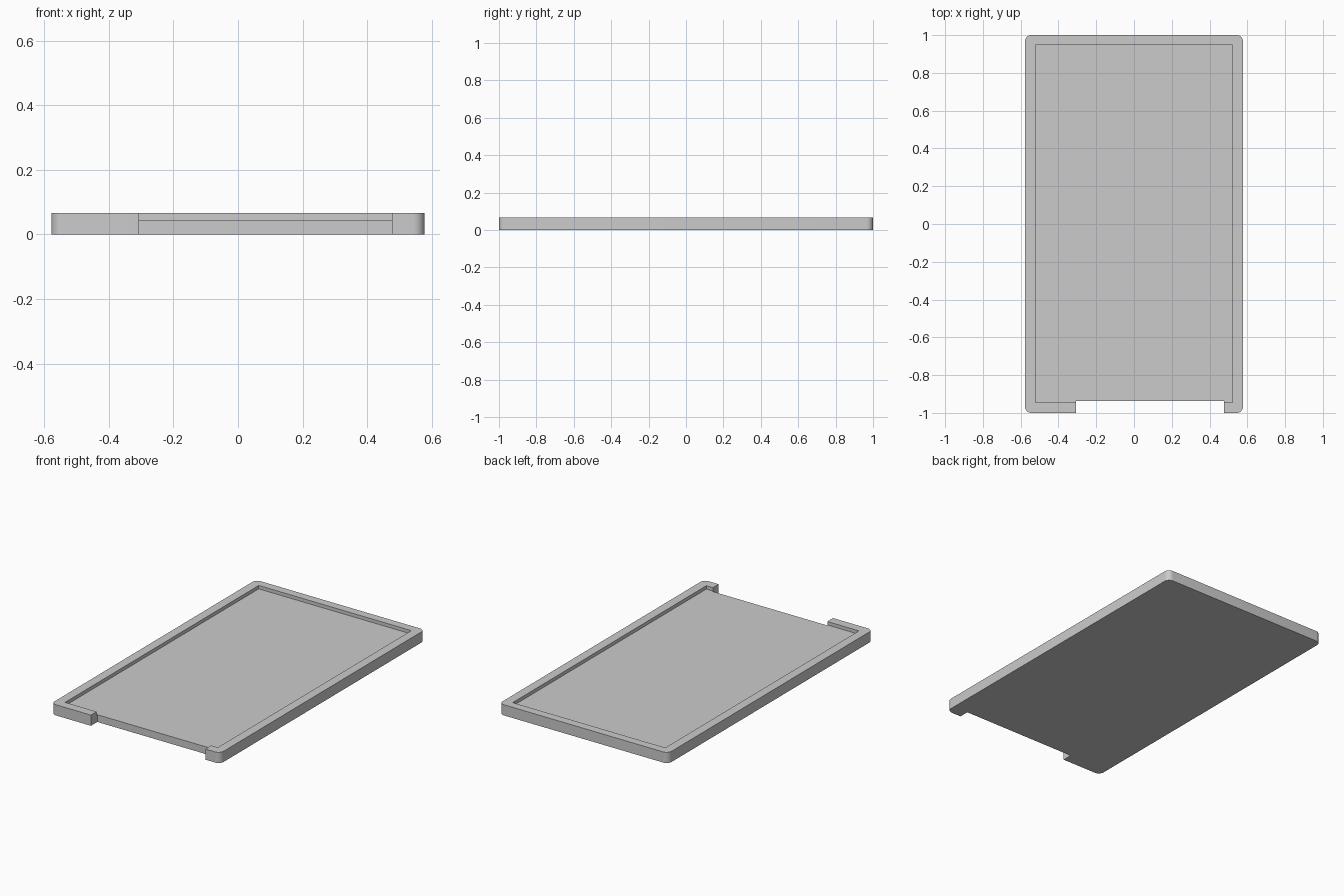
import bpy, bmesh, math

cube = bpy.data.objects.get("Cube")
if cube:
    bpy.data.objects.remove(cube, do_unlink=True)

HALF_WIDTH, HEIGHT, FLOOR, RADIUS = 0.578, 0.066, 0.045, 0.035

grey = bpy.data.materials.new("plain grey")
grey.use_nodes = True
colour = (0.6, 0.6, 0.6, 1)
grey.diffuse_color = colour
grey.node_tree.nodes["Principled BSDF"].inputs["Base Color"].default_value = colour


def block(name, x0, x1, y0, y1, z0, z1, radius=0):
    """Box between the given limits, with optional rounded upright edges."""
    bm = bmesh.new()
    bmesh.ops.create_cube(bm, size=1)
    for v in bm.verts:
        v.co.x = x1 if v.co.x > 0 else x0
        v.co.y = y1 if v.co.y > 0 else y0
        v.co.z = z1 if v.co.z > 0 else z0
    if radius:
        upright = [e for e in bm.edges if abs(e.verts[0].co.z - e.verts[1].co.z) > 1e-4]
        bmesh.ops.bevel(bm, geom=upright, offset=radius, segments=8, profile=0.5, affect='EDGES')
    mesh = bpy.data.meshes.new(name)
    bm.to_mesh(mesh)
    bm.free()
    mesh.materials.append(grey)
    obj = bpy.data.objects.new(name, mesh)
    bpy.context.collection.objects.link(obj)
    return obj


# Tray body with rounded corners
tray = block("tray", -HALF_WIDTH, HALF_WIDTH, -1, 1, 0, HEIGHT, RADIUS)

# Shallow recess, and the off-centre notch through the front wall
cutters = [
    block("recess_cutter", -0.522, 0.522, -0.944, 0.948, FLOOR, 0.2),
    block("notch_cutter", -0.306, 0.477, -1.2, -0.938, -0.1, 0.2),
]
bpy.context.view_layer.objects.active = tray
tray.select_set(True)
for cutter in cutters:
    cutter.hide_render = True
    cut = tray.modifiers.new(cutter.name, 'BOOLEAN')
    cut.operation = 'DIFFERENCE'
    cut.solver = 'EXACT'
    cut.object = cutter
    bpy.ops.object.modifier_apply(modifier=cut.name)
    bpy.data.objects.remove(cutter, do_unlink=True)

bpy.ops.object.shade_smooth_by_angle(angle=math.radians(30))
